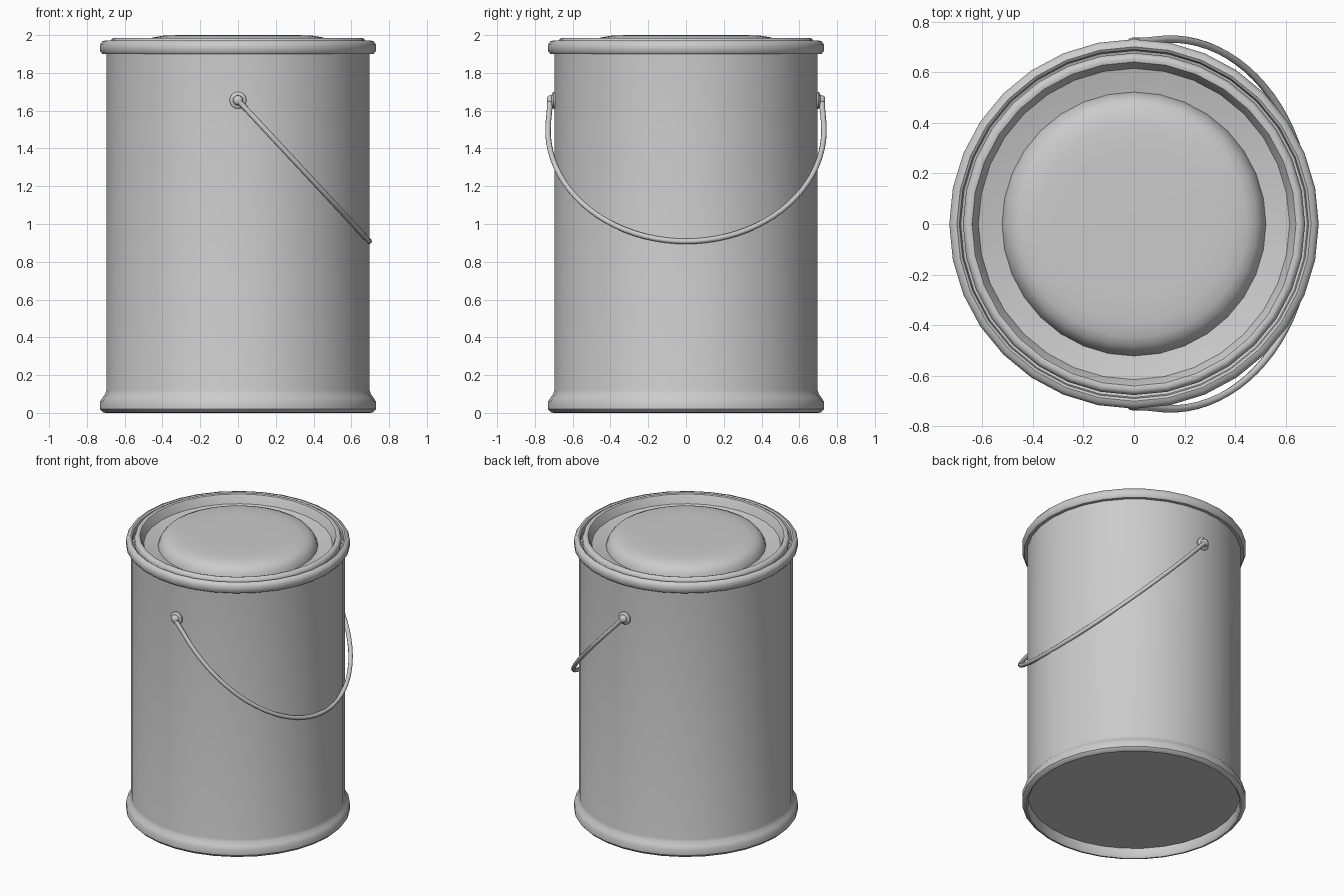
import bpy, bmesh, math
from mathutils import Matrix

if "Cube" in bpy.data.objects:
    bpy.data.objects.remove(bpy.data.objects["Cube"])

SEG = 32


def finish(obj, angle=40):
    bpy.ops.object.select_all(action='DESELECT')
    obj.select_set(True)
    bpy.context.view_layer.objects.active = obj
    bpy.ops.object.shade_smooth_by_angle(angle=math.radians(angle))


def lathe(name, profile, seg=SEG, matrix=Matrix()):
    """Revolve (radius, height) points around z, running from axis to axis."""
    bm = bmesh.new()
    rings = []
    for r, z in profile:
        n = 1 if r == 0 else seg
        rings.append([bm.verts.new((r * math.cos(2 * math.pi * i / seg),
                                    r * math.sin(2 * math.pi * i / seg), z))
                      for i in range(n)])
    for a, b in zip(rings, rings[1:]):
        for i in range(seg):
            j = (i + 1) % seg
            quad = [a[i % len(a)], a[j % len(a)], b[j % len(b)], b[i % len(b)]]
            bm.faces.new(list(dict.fromkeys(quad)))
    bmesh.ops.recalc_face_normals(bm, faces=bm.faces)
    bm.transform(matrix)
    mesh = bpy.data.meshes.new(name)
    bm.to_mesh(mesh)
    bm.free()
    obj = bpy.data.objects.new(name, mesh)
    bpy.context.collection.objects.link(obj)
    finish(obj)
    return obj


# Can body: recessed base, flared foot, wall, rolled rim and lid seat
lathe("can_body", [
    (0, 0.07), (0.69, 0.07), (0.69, 0.012), (0.70, 0.0), (0.715, 0.003),
    (0.73, 0.02), (0.73, 0.06), (0.718, 0.08), (0.703, 0.10), (0.697, 0.12),
    (0.697, 1.90), (0.718, 1.90), (0.73, 1.915), (0.73, 1.95), (0.718, 1.967),
    (0.70, 1.972), (0.69, 1.965), (0.685, 1.94), (0.66, 1.93), (0, 1.84)])

# Pressed lid: raised lip, sloping recess and domed centre
lathe("lid", [
    (0, 1.85), (0.64, 1.92), (0.676, 1.94), (0.676, 1.965), (0.668, 1.98),
    (0.655, 1.986), (0.64, 1.982), (0.63, 1.965), (0.595, 1.87), (0.525, 1.87),
    (0.522, 1.91), (0.508, 1.945), (0.485, 1.972), (0.45, 1.988),
    (0.39, 1.998), (0.3, 2.0), (0, 2.0)])

# Handle ears on front and back
for side, label in ((-1, "front"), (1, "back")):
    turn = Matrix.Translation((0, side * 0.69, 1.655)) @ \
        Matrix.Rotation(-side * math.pi / 2, 4, 'X')
    lathe("ear_" + label, [
        (0, 0), (0.045, 0), (0.045, 0.012), (0.036, 0.02), (0.027, 0.021),
        (0.025, 0.036), (0.016, 0.045), (0, 0.047)], 16, turn)

# Wire handle hanging in a slanted plane towards +x
N = 48
start = -0.265
points = []
for i in range(N + 1):
    t = start + (math.pi - 2 * start) * i / N
    y = 0.731 * math.cos(t)
    if t < 0 or t > math.pi:
        y = math.copysign(max(abs(y), 0.722), y)
    z = 1.5 - 0.592 * math.sin(t)
    points.append(((1.655 - z) * 0.695 / 0.747, y, z))
curve = bpy.data.curves.new("handle", 'CURVE')
curve.dimensions = '3D'
curve.bevel_depth = 0.0145
curve.bevel_resolution = 2
curve.use_fill_caps = True
spline = curve.splines.new('POLY')
spline.points.add(N)
for p, co in zip(spline.points, points):
    p.co = (*co, 1)
handle = bpy.data.objects.new("handle", curve)
bpy.context.collection.objects.link(handle)
bpy.ops.object.select_all(action='DESELECT')
handle.select_set(True)
bpy.context.view_layer.objects.active = handle
bpy.ops.object.convert(target='MESH')
finish(bpy.context.view_layer.objects.active, 60)
